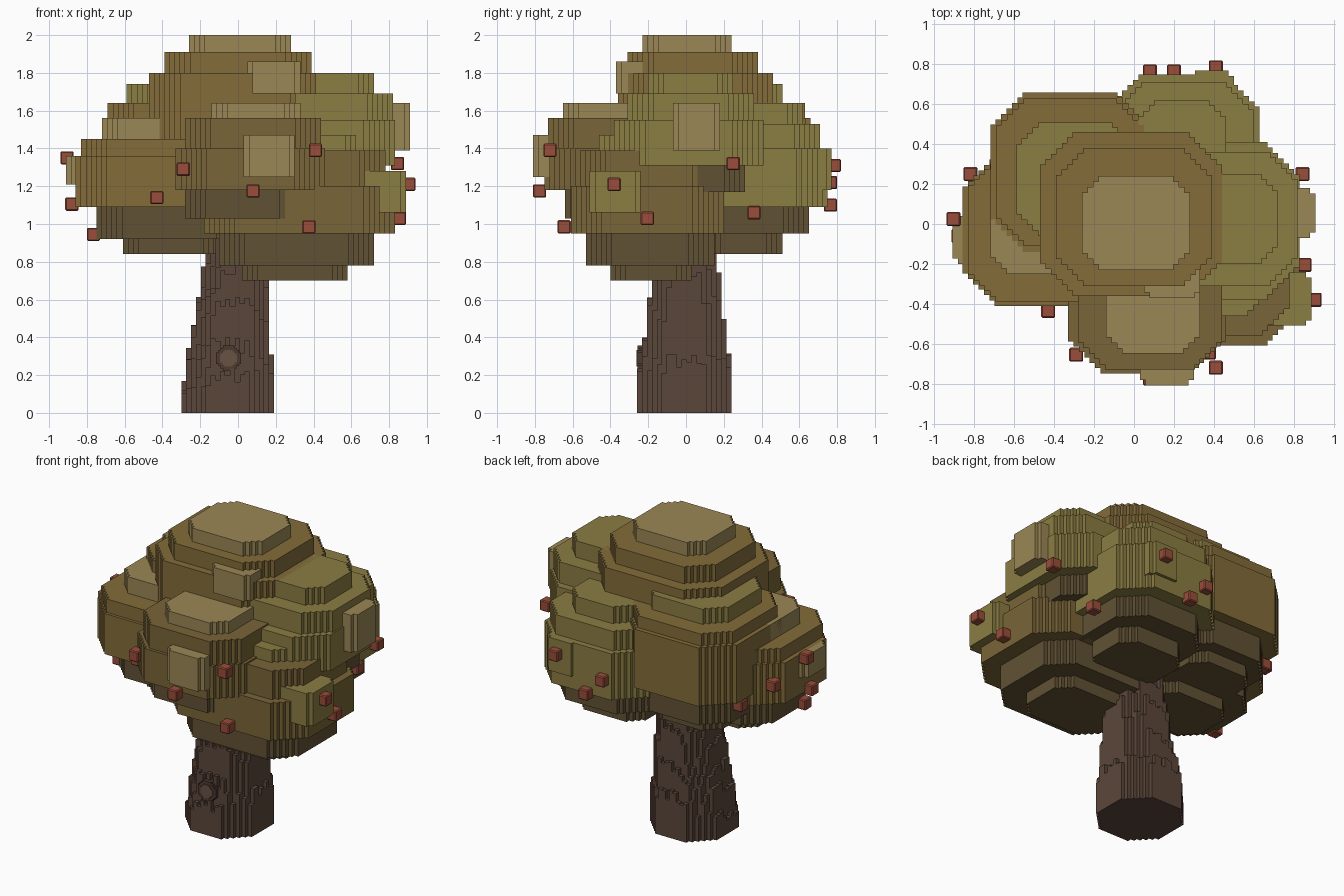
import bpy, bmesh, random

if "Cube" in bpy.data.objects:
    bpy.data.objects.remove(bpy.data.objects["Cube"])
random.seed(4)
V = 0.027  # voxel size


def material(name, rgb):
    m = bpy.data.materials.new(name)
    m.diffuse_color = (*rgb, 1)
    m.use_nodes = True
    m.node_tree.nodes["Principled BSDF"].inputs["Base Color"].default_value = m.diffuse_color
    return m


MATS = {
    "brown": material("brown_leaf", (.23, .15, .042)),
    "tan": material("tan_leaf", (.19, .128, .038)),
    "olive": material("olive_leaf", (.26, .205, .055)),
    "light": material("light_leaf", (.33, .245, .092)),
    "dark": material("dark_leaf", (.12, .083, .034)),
    "bark": material("bark", (.105, .062, .042)),
    "knot": material("knot", (.14, .085, .06)),
    "hollow": material("hollow", (.075, .042, .03)),
    "fruit": material("fruit", (.32, .075, .042)),
}


def finish(name, bm, mats):
    bmesh.ops.recalc_face_normals(bm, faces=bm.faces)
    me = bpy.data.meshes.new(name)
    bm.to_mesh(me)
    bm.free()
    for m in mats:
        me.materials.append(MATS[m])
    ob = bpy.data.objects.new(name, me)
    bpy.context.collection.objects.link(ob)
    return ob


def prism(bm, x0, x1, y0, y1, z0, z1, steps, mat=0, v=V):
    """Upright block whose four corners are cut off as a staircase."""
    cx, cy, rx, ry = (x0 + x1) / 2, (y0 + y1) / 2, (x1 - x0) / 2, (y1 - y0) / 2
    corner = []
    for i in range(steps + 1):
        corner.append((rx - i * v, ry - (steps - i) * v))
        if i < steps:
            corner.append((rx - (i + 1) * v, ry - (steps - i) * v))
    corner = [(rx, ry - steps * v)]
    for i in range(steps):
        corner += [(rx - (i + 1) * v, corner[-1][1]),
                   (rx - (i + 1) * v, ry - (steps - i - 1) * v)]
    back = corner[::-1]
    ring = (corner + [(-x, y) for x, y in back]
            + [(-x, -y) for x, y in corner] + [(x, -y) for x, y in back])
    lo = [bm.verts.new((cx + x, cy + y, z0)) for x, y in ring]
    hi = [bm.verts.new((cx + x, cy + y, z1)) for x, y in ring]
    faces = [bm.faces.new(lo[::-1]), bm.faces.new(hi)]
    n = len(ring)
    for i in range(n):
        j = (i + 1) % n
        faces.append(bm.faces.new((lo[i], lo[j], hi[j], hi[i])))
    for f in faces:
        f.material_index = mat


def clump(name, zs, spans, colours):
    """Stack of stepped octagon layers; spans are x0, x1, y0, y1."""
    bm = bmesh.new()
    names = sorted(set(colours))
    for k, (x0, x1, y0, y1) in enumerate(spans):
        steps = round(0.2 * min(x1 - x0, y1 - y0) / V)
        prism(bm, x0, x1, y0, y1, zs[k], zs[k + 1], steps, names.index(colours[k]))
    finish(name, bm, names)


def shrink(box, *insets):
    return [(box[0] + d, box[1] - d, box[2] + d, box[3] - d) for d in insets]


# Foliage clumps
clump("crown_top", [1.13, 1.25, 1.42, 1.63, 1.80, 1.91, 2.0],
      shrink((-.47, .44, -.36, .46), .17, .05, 0, 0)
      + [(-.39, .39, -.31, .38), (-.26, .28, -.23, .24)],
      ["dark", "dark", "brown", "brown", "brown", "light"])
clump("crown_back_left", [.92, 1.0, 1.17, 1.56, 1.64, 1.74],
      shrink((-.72, .08, -.14, .66), .17, .08, 0, .03) + [(-.59, 0, -.06, .51)],
      ["dark", "dark", "brown", "brown", "olive"])
clump("crown_left", [.84, .92, 1.09, 1.36, 1.45, 1.56],
      [(-.61, -.10, -.20, .20), (-.75, .02, -.32, .30), (-.86, .10, -.41, .35),
       (-.83, .08, -.39, .33), (-.72, -.05, -.25, .22)],
      ["dark", "dark", "brown", "brown", "light"])
clump("crown_front", [1.03, 1.18, 1.40, 1.56, 1.64],
      [(-.28, .33, -.64, -.08), (-.33, .46, -.75, 0), (-.28, .44, -.73, -.02),
       (-.14, .33, -.65, -.14)],
      ["dark", "tan", "tan", "light"])
clump("crown_right", [1.08, 1.17, 1.31, 1.55, 1.69, 1.80],
      [(.2, .62, -.2, .22), (.12, .75, -.3, .34), (.04, .83, -.38, .41),
       (.08, .82, -.31, .36), (.2, .72, -.2, .25)],
      ["dark", "dark", "olive", "olive", "olive"])
clump("crown_front_right", [.70, .78, .95, 1.20, 1.39, 1.47],
      [(.02, .58, -.40, .03), (-.10, .72, -.53, .15), (-.18, .83, -.61, .20),
       (-.12, .78, -.56, .17), (0, .68, -.46, .05)],
      ["dark", "dark", "tan", "tan", "olive"])
clump("crown_back_right", [.84, .95, 1.09, 1.40, 1.53, 1.64],
      [(0, .48, .10, .51), (-.08, .57, .02, .65), (-.14, .63, -.02, .75),
       (-.10, .60, .02, .71), (.02, .46, .10, .62)],
      ["dark", "dark", "olive", "olive", "olive"])

# Leaf tufts standing proud of the clumps
tufts = [
    ("light", .03, .30, -.81, -.55, 1.25, 1.47),
    ("light", .60, .91, -.07, .18, 1.39, 1.64),
    ("olive", .62, .89, -.51, -.24, 1.06, 1.28),
    ("light", -.91, -.65, -.20, .04, 1.21, 1.36),
    ("light", .05, .33, -.37, -.10, 1.69, 1.86),
    ("olive", .28, .50, .50, .77, 1.18, 1.40),
]
for i, (c, *b) in enumerate(tufts):
    bm = bmesh.new()
    prism(bm, *b, 1)
    finish(f"leaf_tuft_{i + 1}", bm, [c])

# Fruit cubes
fruits = [
    (.41, -.72, 1.39), (.08, -.775, 1.175), (.375, -.645, .985), (.905, -.38, 1.21),
    (.855, -.205, 1.03), (.845, .25, 1.32), (-.43, -.435, 1.14), (-.29, -.655, 1.29),
    (-.905, .025, 1.35), (-.88, -.06, 1.105), (-.765, -.15, .945), (-.82, .25, 1.23),
    (-.68, .40, 1.12), (.62, .36, 1.06), (.41, .785, 1.31), (.08, .765, 1.22),
    (.20, .765, 1.10),
]
for i, p in enumerate(fruits):
    bm = bmesh.new()
    bmesh.ops.create_cube(bm, size=.07)
    bmesh.ops.bevel(bm, geom=bm.edges[:], offset=.006, segments=1, affect='EDGES')
    finish(f"fruit_{i + 1}", bm, ["fruit"]).location = p

# Trunk: voxel columns, tallest in the middle, with uneven bark steps
profile = [(0, -.30, .19, -.26, .24), (.17, -.28, .19, -.25, .24), (.34, -.25, .165, -.22, .215),
           (.50, -.22, .165, -.21, .19), (.66, -.19, .16, -.18, .18), (.85, -.165, .14, -.15, .15),
           (1.1, -.14, .11, -.12, .12)]


def inside(x, y, p):
    rx, ry = (p[2] - p[1]) / 2, (p[4] - p[3]) / 2
    u, w = abs(x - (p[1] + p[2]) / 2) / rx, abs(y - (p[3] + p[4]) / 2) / ry
    return max(u, w) < 1 and u + w < 1.46


def column_height(x, y):
    h = 0
    for k in range(45):
        z = k * .025
        a, b = next((a, b) for a, b in zip(profile, profile[1:]) if z <= b[0])
        t = (z - a[0]) / (b[0] - a[0])
        if not inside(x, y, [m + (n - m) * t for m, n in zip(a, b)]):
            break
        h = z + .025
    return h if h == 0 or h > 1 else max(.05, h + random.uniform(-.04, .05))


N = 19
heights = {(i, j): column_height(-.30 + (i + .5) * .49 / N, -.26 + (j + .5) * .5 / N)
           for i in range(N) for j in range(N)}
bm = bmesh.new()
for (i, j), h in heights.items():
    if h == 0:
        continue
    x0, y0 = -.30 + i * .49 / N, -.26 + j * .5 / N
    x1, y1 = x0 + .49 / N, y0 + .5 / N
    ring = [(x0, y0), (x1, y0), (x1, y1), (x0, y1)]
    bm.faces.new([bm.verts.new((*p, h)) for p in ring])
    bm.faces.new([bm.verts.new((*p, 0)) for p in reversed(ring)])
    for k, (di, dj) in enumerate([(0, -1), (1, 0), (0, 1), (-1, 0)]):
        low = heights.get((i + di, j + dj), 0)
        if low < h:
            a, b = ring[k], ring[(k + 1) % 4]
            bm.faces.new([bm.verts.new(v) for v in ((*a, low), (*b, low), (*b, h), (*a, h))])
me = bpy.data.meshes.new("trunk")
bm.to_mesh(me)
bm.free()
me.materials.append(MATS["bark"])
bpy.context.collection.objects.link(bpy.data.objects.new("trunk", me))

# Knot on the trunk front
for name, r, y, c in (("knot_ring", .066, -.257, "hollow"), ("knot_centre", .044, -.262, "knot")):
    bm = bmesh.new()
    prism(bm, -r, r, -r, r, -.02, .02, 3, v=r * .18)
    ob = finish(name, bm, [c])
    ob.rotation_euler = (1.5708, 0, 0)
    ob.location = (-.05, y + .02, .29)
